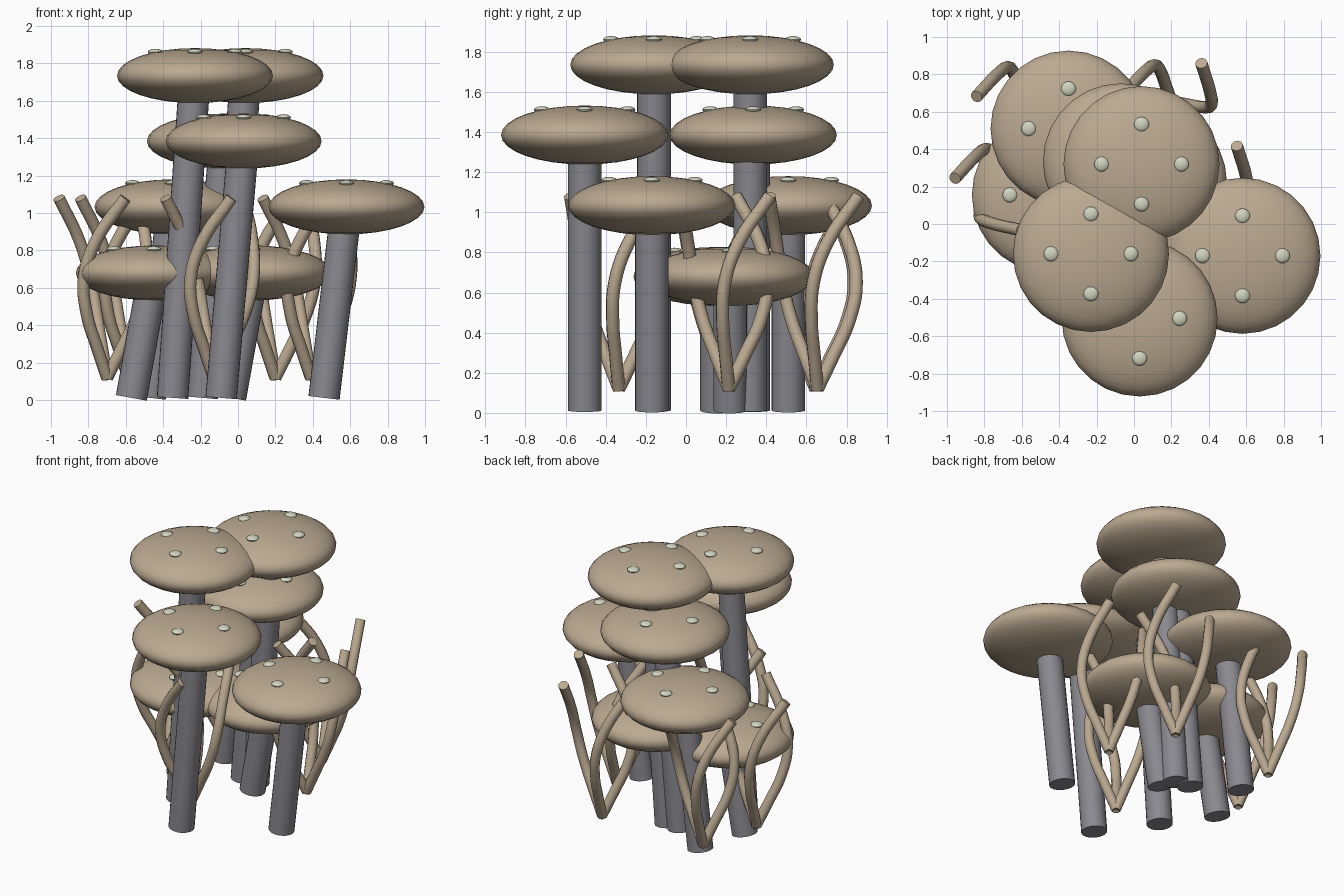
import bpy, math
from mathutils import Vector, Matrix

if "Cube" in bpy.data.objects:
    bpy.data.objects.remove(bpy.data.objects["Cube"])


def material(name, rgb):
    m = bpy.data.materials.new(name)
    m.diffuse_color = (*rgb, 1)
    m.use_nodes = True
    m.node_tree.nodes["Principled BSDF"].inputs["Base Color"].default_value = m.diffuse_color
    return m


TAN = material("tan", (0.50, 0.40, 0.285))
GREY = material("slate_grey", (0.25, 0.25, 0.275))
PALE = material("pale_green", (0.64, 0.66, 0.53))

CAP_R, CAP_H = 0.417, 0.147
STEM_R, LEAN = 0.084, 0.12


def finish(name, mat):
    ob = bpy.context.object
    ob.name = name
    ob.data.materials.append(mat)
    bpy.ops.object.transform_apply(location=False, rotation=True, scale=True)
    bpy.ops.object.shade_smooth_by_angle(angle=math.radians(40))
    return ob


def ellipsoid(name, loc, r, h, mat, seg, rings):
    bpy.ops.mesh.primitive_uv_sphere_add(segments=seg, ring_count=rings, radius=1, location=loc)
    bpy.context.object.scale = (r, r, h)
    return finish(name, mat)


def mushroom(i, x, y, z):
    # flattened cap
    ellipsoid(f"cap_{i}", (x, y, z), CAP_R, CAP_H, TAN, 28, 16)
    # stem leaning sideways up into the cap
    low, high = Vector((x - LEAN, y, 0.012)), Vector((x, y, z))
    axis = high - low
    bpy.ops.mesh.primitive_cylinder_add(
        vertices=24, radius=STEM_R, depth=axis.length, location=(low + high) / 2,
        rotation=axis.to_track_quat('Z', 'Y').to_euler())
    finish(f"stem_{i}", GREY)
    # four raised spots around the crown
    off = 0.213
    rise = CAP_H * math.sqrt(1 - (off / CAP_R) ** 2)
    for k in range(4):
        a = k * math.pi / 2
        ellipsoid(f"spot_{i}_{k}",
                  (x + off * math.cos(a), y + off * math.sin(a), z + rise),
                  0.04, 0.017, PALE, 16, 8)


# one curling tendril, relative to the root of its plant
TENDRIL = [(0, 0, 0.12), (0.08, -0.015, 0.28), (0.165, -0.03, 0.46),
           (0.212, -0.02, 0.65), (0.207, 0.05, 0.85), (0.16, 0.205, 1.08)]


def tendril_plant(i, x, y):
    # three tendrils turned about the root
    cu = bpy.data.curves.new(f"tendrils_{i}", 'CURVE')
    cu.dimensions = '3D'
    cu.bevel_depth = 0.033
    cu.bevel_resolution = 3
    cu.resolution_u = 5
    cu.use_fill_caps = True
    for k in range(3):
        turn = Matrix.Rotation(k * math.tau / 3, 3, 'Z')
        sp = cu.splines.new('BEZIER')
        sp.bezier_points.add(len(TENDRIL) - 1)
        for bp, p in zip(sp.bezier_points, TENDRIL):
            bp.co = turn @ Vector(p)
            bp.handle_left_type = bp.handle_right_type = 'AUTO'
    ob = bpy.data.objects.new(f"tendrils_{i}", cu)
    ob.location = (x, y, 0)
    bpy.context.collection.objects.link(ob)
    bpy.ops.object.select_all(action='DESELECT')
    ob.select_set(True)
    bpy.context.view_layer.objects.active = ob
    bpy.ops.object.convert(target='MESH')
    finish(f"tendrils_{i}", TAN)


# mushrooms, tallest first
for i, (x, y, z) in enumerate([
        (-0.23, -0.16, 1.735), (0.04, 0.32, 1.735),
        (0.03, -0.505, 1.385), (-0.07, 0.335, 1.385),
        (0.58, -0.17, 1.033), (-0.35, 0.51, 1.033),
        (-0.45, 0.155, 0.68), (0.08, 0.22, 0.68)]):
    mushroom(i, x, y, z)

# tendril plants around the cluster
for i, (x, y) in enumerate([(0.20, 0.655), (0.39, 0.213), (-0.13, -0.335),
                            (-0.585, 0.645), (-0.70, 0.208)]):
    tendril_plant(i, x, y)
